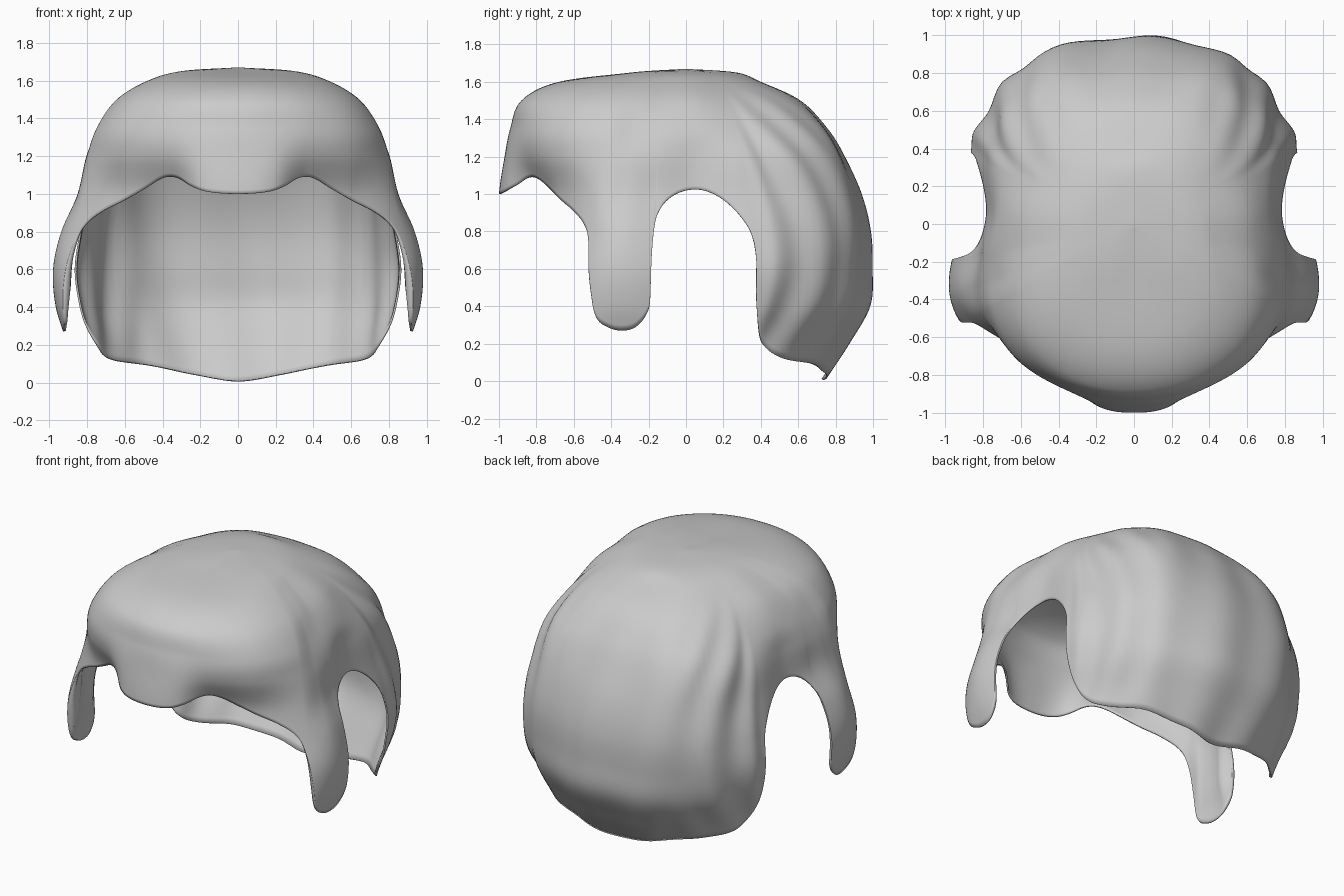
import bpy
import math
from mathutils import Vector

if "Cube" in bpy.data.objects:
    bpy.data.objects.remove(bpy.data.objects["Cube"], do_unlink=True)


def smooth_curve(keys, values, at, flat_ends=False):
    """Cubic interpolation of values placed at rising keys."""
    last = len(keys) - 1
    at = min(max(at, keys[0]), keys[last])
    i = 0
    while i < last - 1 and at > keys[i + 1]:
        i += 1

    def slope(k):
        if flat_ends and k in (0, last):
            return 0
        lo, hi = max(k - 1, 0), min(k + 1, last)
        return (values[hi] - values[lo]) / (keys[hi] - keys[lo])

    span = keys[i + 1] - keys[i]
    u = (at - keys[i]) / span
    a, b = values[i], values[i + 1]
    ta, tb = slope(i) * span, slope(i + 1) * span
    return a + u * (ta + u * (3 * (b - a) - 2 * ta - tb + u * (2 * (a - b) + ta + tb)))


def ease(low, high, value):
    u = min(max((value - low) / (high - low), 0), 1)
    return u * u * (3 - 2 * u)


# Heights from crown to nape
heights = [1.67, 1.65, 1.6, 1.5, 1.35, 1.2, 1, .8, .6, .4, .2, 0]
steps = list(range(len(heights)))

# Radius at each height below the crown, keyed by degrees away from the front
profiles = {
    0: [.27, .68, .88, .94, .97, 1, 1, 1, 1, 1, 1],
    12: [.29, .68, .88, .94, .97, .98, .97, .97, .97, .97, .97],
    24: [.32, .67, .87, .94, .94, .86, .84, .84, .84, .84, .84],
    42: [.35, .63, .83, .93, .945, .9, .92, .97, .97, .97, .97],
    60: [.34, .55, .74, .86, .91, .95, 1, 1.05, 1.05, 1.01, 1],
    69: [.32, .5, .68, .79, .86, .91, 1, 1.045, 1.03, .97, .96],
    79: [.3, .46, .63, .75, .81, .84, .93, .98, .97, .92, .9],
    95: [.28, .44, .61, .72, .76, .79, .82, .85, .85, .85, .85],
    115: [.26, .42, .59, .73, .82, .87, .92, .95, .92, .86, .83],
    145: [.25, .43, .64, .81, .91, .98, 1.02, 1.02, .99, .89, .78],
    180: [.27, .4, .61, .75, .84, .93, .98, .99, .98, .87, .74],
}
profile_angles = list(profiles)

# Hem from the middle of the fringe, round the sideburn and ear, to the nape
hem = [(0, 1), (9, 1.01), (15, 1.04), (20, 1.08), (24, 1.09), (28, 1.075),
       (35, 1.02), (43, .96), (50, .91), (56, .84), (59, .74), (61, .5),
       (62.5, .34), (66, .285), (70, .27), (74, .29), (77.5, .36),
       (78.8, .46), (79.3, .8), (80.5, .91), (84, .98), (90, 1.02),
       (97, 1.02), (104, .97), (110, .87), (113.2, .74), (113.8, .46),
       (116, .28), (120, .18), (128, .12), (145, .09), (163, .04), (180, .005)]
hem_steps = list(range(len(hem)))


def depth_at(height):
    """Profile parameter at which the curve reaches a height."""
    low, high = 0, steps[-1]
    for _ in range(30):
        mid = (low + high) / 2
        if smooth_curve(steps, heights, mid) > height:
            low = mid
        else:
            high = mid
    return low


def hair_point(angle, side, depth):
    radii = [smooth_curve(steps, [0] + profiles[a], depth) for a in profile_angles]
    radius = smooth_curve(profile_angles, radii, angle, flat_ends=True)
    z = smooth_curve(steps, heights, depth)
    turn = math.radians(angle)
    fall = ease(2, 5, depth)
    # Swept locks behind the ears, curling forward at the hem
    locks = ease(112, 120, angle) * (1 - ease(135, 155, angle)) * fall
    groove = 128 - 34 * (z - .7) ** 2
    radius -= .015 * locks * math.cos(math.radians(angle - groove) * 20) * ease(0, .4, z)
    # Broad uneven waves across the back
    back = ease(135, 155, angle) * fall
    radius += .01 * back * math.sin((math.pi - turn) * side * 13 + z * 2 - 1)
    return Vector((side * radius * math.sin(turn), -radius * math.cos(turn), z))


def wall_weight(angle, z):
    """Sideburns are padded in the middle and thin at their rim."""
    across = ease(57, 64, angle) * (1 - ease(75, 80, angle))
    return .15 + .85 * across * (1 - ease(.6, 1, z)) * ease(.25, .55, z)


# Columns follow the hem on both sides of the head
cuts, rows = 7, 64
half = []
for k in range((len(hem) - 1) * cuts + 1):
    angle = smooth_curve(hem_steps, [p[0] for p in hem], k / cuts)
    level = smooth_curve(hem_steps, [p[1] for p in hem], k / cuts, flat_ends=True)
    half.append((angle, depth_at(max(level, 0))))
columns = [(a, 1, d) for a, d in half]
columns += [(a, -1, d) for a, d in reversed(half[1:-1])]

verts = [Vector((0, 0, heights[0]))]
weights = [wall_weight(0, heights[0])]
for angle, side, depth in columns:
    for j in range(1, rows + 1):
        point = hair_point(angle, side, depth * j / rows)
        verts.append(point)
        weights.append(wall_weight(angle, point.z))

faces = []
for c in range(len(columns)):
    here = 1 + c * rows
    there = 1 + (c + 1) % len(columns) * rows
    faces.append((0, here, there))
    for j in range(rows - 1):
        faces.append((here + j, here + j + 1, there + j + 1, there + j))

mesh = bpy.data.meshes.new("hair_shell")
mesh.from_pydata(verts, [], faces)
mesh.update()
hair = bpy.data.objects.new("hair_shell", mesh)
bpy.context.collection.objects.link(hair)

# Wall grown inwards, thicker in the sideburns
padding = hair.vertex_groups.new(name="padding")
for index, weight in enumerate(weights):
    padding.add([index], weight, "REPLACE")
wall = hair.modifiers.new("wall", "SOLIDIFY")
wall.thickness = .07
wall.offset = -1
wall.vertex_group = padding.name

grey = bpy.data.materials.new("plain_grey")
grey.use_nodes = True
colour = (.6, .6, .6, 1)
grey.diffuse_color = colour
grey.node_tree.nodes["Principled BSDF"].inputs["Base Color"].default_value = colour
mesh.materials.append(grey)

bpy.context.view_layer.objects.active = hair
hair.select_set(True)
bpy.ops.object.shade_smooth_by_angle(angle=math.radians(50))
